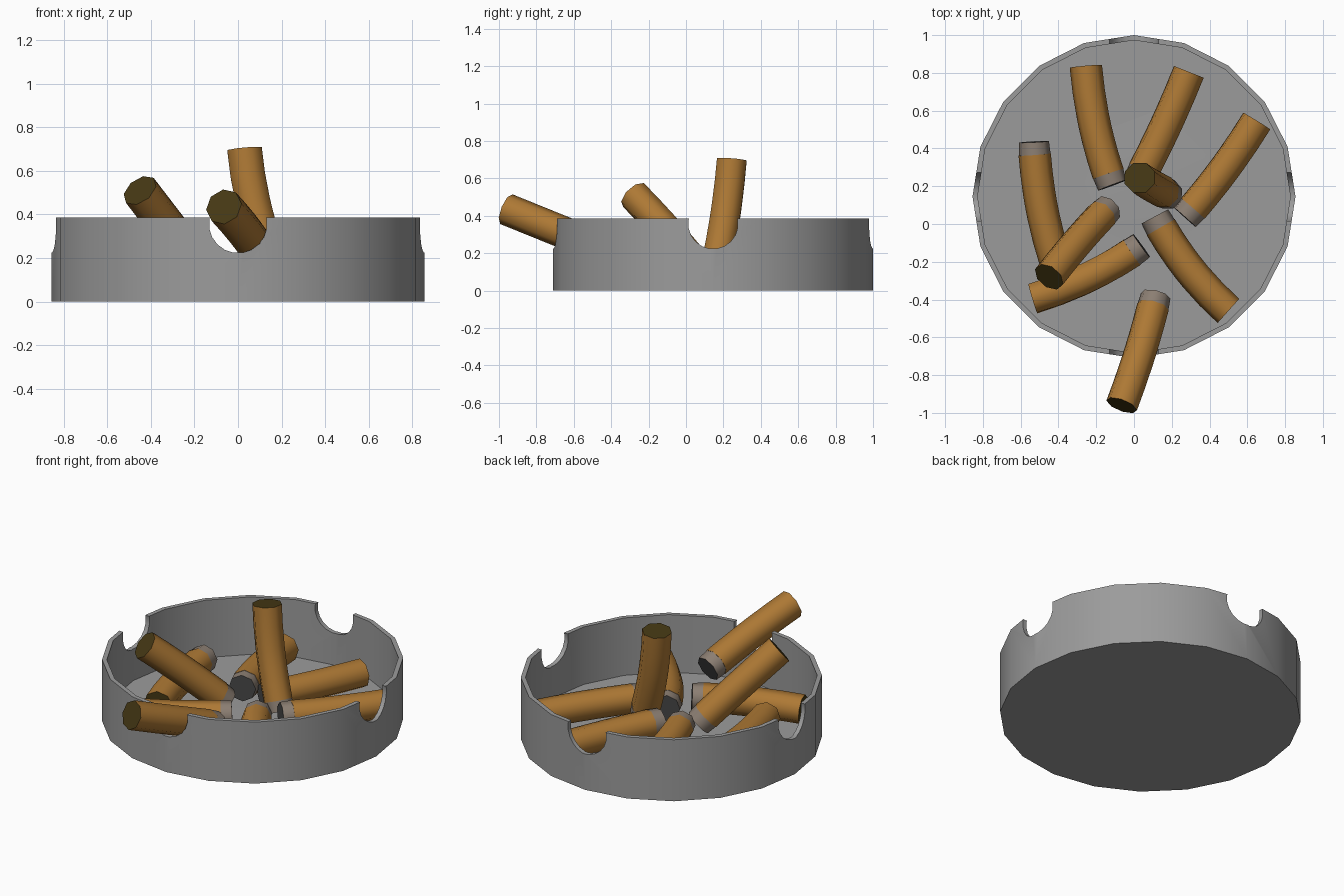
import bpy, bmesh, math
from mathutils import Vector

if "Cube" in bpy.data.objects:
    bpy.data.objects.remove(bpy.data.objects["Cube"])

CENTRE = Vector((0, 0.145, 0))
TAU = 2 * math.pi


def material(name, rgb):
    m = bpy.data.materials.new(name)
    m.diffuse_color = (*rgb, 1)
    m.use_nodes = True
    m.node_tree.nodes["Principled BSDF"].inputs["Base Color"].default_value = m.diffuse_color
    return m


grey = material("tray grey", (0.33, 0.33, 0.33))
brown = material("filter brown", (0.42, 0.19, 0.035))
olive = material("dark olive end", (0.06, 0.04, 0.007))
ash = material("ash ring", (0.26, 0.21, 0.17))
char = material("charred end", (0.06, 0.06, 0.06))


def make_object(name, bm, mats, angle):
    bmesh.ops.recalc_face_normals(bm, faces=bm.faces)
    mesh = bpy.data.meshes.new(name)
    bm.to_mesh(mesh)
    bm.free()
    for m in mats:
        mesh.materials.append(m)
    ob = bpy.data.objects.new(name, mesh)
    bpy.context.collection.objects.link(ob)
    bpy.ops.object.select_all(action='DESELECT')
    ob.select_set(True)
    bpy.context.view_layer.objects.active = ob
    bpy.ops.object.shade_smooth_by_angle(angle=math.radians(angle))
    return ob


def bridge(bm, a, b):
    n = len(a)
    return [bm.faces.new((a[i], a[(i + 1) % n], b[(i + 1) % n], b[i])) for i in range(n)]


# Tray: 20-sided cup turned from a profile
bm = bmesh.new()
rings = []
for r, z in [(0.855, 0), (0.855, 0.385), (0.828, 0.385), (0.828, 0.025)]:
    rings.append([bm.verts.new(CENTRE + Vector((r * math.cos(i * TAU / 20), r * math.sin(i * TAU / 20), z)))
                  for i in range(20)])
for a, b in zip(rings, rings[1:]):
    bridge(bm, a, b)
bm.faces.new(rings[0])
bm.faces.new(rings[-1])
tray = make_object("tray", bm, [grey], 30)

# Four rest notches: two crossing rods cut through the rim
for axis in (Vector((1, 0, 0)), Vector((0, 1, 0))):
    bm = bmesh.new()
    side = Vector((axis.y, axis.x, 0))
    ends = []
    for s in (-1.2, 1.2):
        ends.append([bm.verts.new(CENTRE + axis * s + side * 0.133 * math.cos((i + 0.5) * TAU / 20)
                                  + Vector((0, 0, 0.356 + 0.133 * math.sin((i + 0.5) * TAU / 20))))
                     for i in range(20)])
    bridge(bm, *ends)
    for e in ends:
        bm.faces.new(e)
    cutter = make_object("notch_cutter", bm, [grey], 30)
    cutter.hide_render = True
    mod = tray.modifiers.new("notch", 'BOOLEAN')
    mod.operation, mod.solver, mod.object = 'DIFFERENCE', 'EXACT', cutter
    bpy.context.view_layer.objects.active = tray
    bpy.ops.object.modifier_apply(modifier="notch")
    bpy.data.objects.remove(cutter, do_unlink=True)
tray.select_set(True)
bpy.context.view_layer.objects.active = tray
bpy.ops.object.shade_smooth_by_angle(angle=math.radians(30))

# Low mound of ash on the floor
bm = bmesh.new()
base = [bm.verts.new((0.06 + r * math.cos(i * TAU / 7 + 0.45), 0.22 + r * math.sin(i * TAU / 7 + 0.45), 0.02))
        for i, r in enumerate((0.44, 0.5, 0.44, 0.4, 0.42, 0.5, 0.48))]
top = bm.verts.new((0.06, 0.22, 0.045))
for i in range(7):
    bm.faces.new((base[i], base[(i + 1) % 7], top))
bm.faces.new(base)
make_object("ash_mound", bm, [grey], 30)


# Stub: octagonal tube along a gentle curve from filter end to ash end
def stub(name, start, end, bend=(0, 0, 0), r=0.086):
    a, c = Vector(start), Vector(end)
    m = (a + c) / 2 + Vector(bend) * 2
    bm = bmesh.new()
    rings = []
    for t in (0, 0.2, 0.4, 0.5, 0.6, 0.75, 0.9, 0.9, 1):
        p = a * (1 - t) ** 2 + m * 2 * t * (1 - t) + c * t * t
        d = ((m - a) * (1 - t) + (c - m) * t).normalized()
        u = d.cross(Vector((0.31, 0.17, 1)) if abs(d.z) < 0.85 else Vector((0, 1, 0))).normalized()
        v = d.cross(u)
        k = r * (0.98 if len(rings) >= 7 else 1)
        k *= 0.95 if t == 1 else 1
        rings.append([bm.verts.new(p + k * (u * math.cos((i + 0.5) * TAU / 8) + v * math.sin((i + 0.5) * TAU / 8)))
                      for i in range(8)])
    for i, (p, q) in enumerate(zip(rings, rings[1:])):
        for f in bridge(bm, p, q):
            f.material_index = 2 if i >= 6 else 0
    bm.faces.new(rings[0]).material_index = 1
    bm.faces.new(rings[-1]).material_index = 3
    return make_object(name, bm, [brown, olive, ash, char], 50)


stub("stub_on_front_notch", (-0.065, -0.96, 0.435), (0.115, -0.38, 0.2), (0.01, 0, 0))
stub("stub_upright", (0.03, 0.245, 0.7), (0.185, 0.155, 0.1), (-0.025, 0.01, 0))
stub("stub_leaning", (-0.45, -0.28, 0.51), (-0.14, 0.08, 0.105), (0, 0.01, 0))
stub("stub_back_left", (-0.255, 0.835, 0.12), (-0.115, 0.205, 0.145), (-0.02, -0.01, 0))
stub("stub_back_right", (0.29, 0.805, 0.12), (0.02, 0.225, 0.125), (0.01, 0, 0))
stub("stub_right", (0.65, 0.545, 0.125), (0.27, 0.035, 0.14), (0.01, -0.01, 0))
stub("stub_front_right", (0.5, -0.46, 0.115), (0.11, 0.04, 0.115), (-0.02, -0.02, 0))
stub("stub_front_left", (-0.535, -0.395, 0.115), (0.04, -0.115, 0.145), (0.02, -0.02, 0))
stub("stub_left", (-0.415, -0.2, 0.115), (-0.53, 0.435, 0.14), (-0.02, -0.01, 0))
